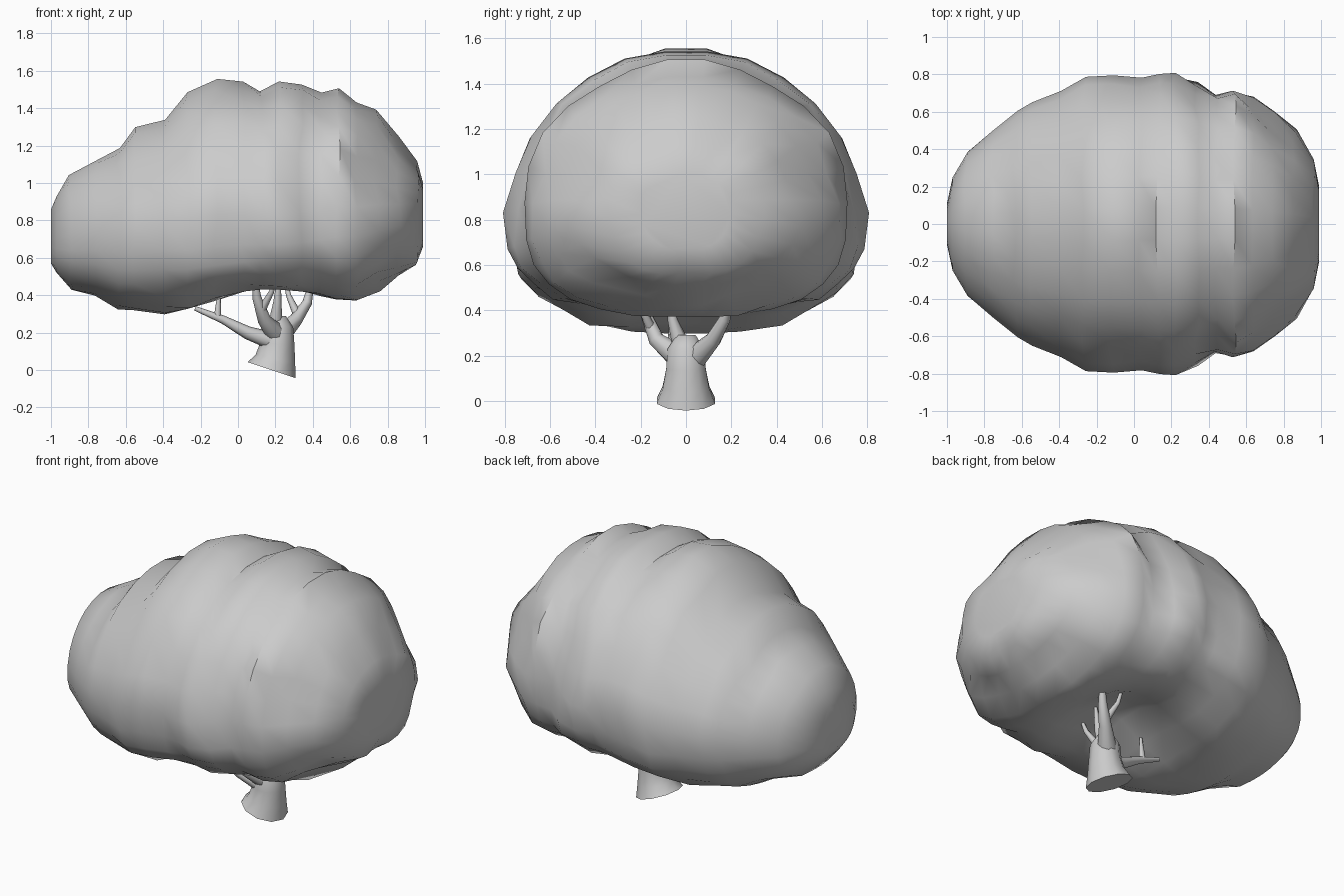
import bpy, bmesh, math
from mathutils import Vector, noise

cube = bpy.data.objects.get("Cube")
if cube:
    bpy.data.objects.remove(cube, do_unlink=True)

grey = bpy.data.materials.new("plain grey")
grey.use_nodes = True
grey.diffuse_color = (0.6, 0.6, 0.6, 1)
grey.node_tree.nodes["Principled BSDF"].inputs["Base Color"].default_value = (0.6, 0.6, 0.6, 1)


def loft(name, rings, sharp):
    """Skin a list of equal closed rings and cap both ends."""
    bm = bmesh.new()
    loops = [[bm.verts.new(p) for p in ring] for ring in rings]
    for a, b in zip(loops, loops[1:]):
        for i in range(len(a)):
            j = (i + 1) % len(a)
            bm.faces.new((a[i], a[j], b[j], b[i]))
    bm.faces.new(loops[0])
    bm.faces.new(loops[-1])
    bmesh.ops.recalc_face_normals(bm, faces=bm.faces[:])
    mesh = bpy.data.meshes.new(name)
    bm.to_mesh(mesh)
    bm.free()
    mesh.materials.append(grey)
    obj = bpy.data.objects.new(name, mesh)
    bpy.context.collection.objects.link(obj)
    bpy.ops.object.select_all(action="DESELECT")
    obj.select_set(True)
    bpy.context.view_layer.objects.active = obj
    bpy.ops.object.shade_smooth_by_angle(angle=math.radians(sharp))
    return obj


def tube(name, path, sides=8):
    """Tapered limb through (x, y, z, radius) points."""
    pts = [Vector(p[:3]) for p in path]
    rings = []
    for k, p in enumerate(pts):
        along = (pts[min(k + 1, len(pts) - 1)] - pts[max(k - 1, 0)]).normalized()
        side = along.cross(Vector((0, 1, 0))).normalized()
        other = along.cross(side)
        turns = [math.tau * i / sides for i in range(sides)]
        rings.append([p + path[k][3] * (side * math.cos(t) + other * math.sin(t)) for t in turns])
    return loft(name, rings, 60)


# Canopy stations along x: x, top, bottom, half width, height of widest point
STATIONS = [
    (-1, .86, .57, .11, .68), (-.97, .93, .52, .25, .68), (-.9, 1.05, .44, .37, .69),
    (-.75, 1.13, .38, .51, .7), (-.64, 1.18, .32, .58, .7), (-.56, 1.29, .32, .63, .7),
    (-.4, 1.33, .3, .70, .72), (-.27, 1.49, .3, .77, .72), (-.12, 1.55, .33, .78, .74),
    (.03, 1.55, .37, .77, .74), (.13, 1.51, .37, .79, .74), (.22, 1.55, .37, .81, .74),
    (.34, 1.53, .36, .76, .76), (.44, 1.48, .34, .70, .78), (.53, 1.5, .34, .72, .8),
    (.63, 1.43, .36, .67, .8), (.75, 1.41, .43, .60, .82), (.86, 1.26, .5, .49, .84),
    (.95, 1.11, .55, .33, .86), (.99, 1.0, .66, .20, .87),
]
SIDES = 28
rings = []
for x, top, low, half, mid in STATIONS:
    ring = []
    for i in range(SIDES):
        t = math.tau * (i + .5) / SIDES
        c, s = math.cos(t), math.sin(t)
        y = half * c
        if s > 0:
            z = mid + (top - mid) * s
        else:
            # flatter underside, hollowed around the trunk
            z = mid - (mid - low) * abs(s) ** .75
            z += .16 * s * s * math.exp(-((x - .15) / .3) ** 2 - (y / .3) ** 2)
        # leafy lumps, mirrored front to back
        lump = noise.noise(Vector((x, abs(y), z)) * 4.5) * .05
        if abs(x) > .96:
            lump = 0
        ring.append((x + lump * .6, y + lump * c, z + lump * s * .7))
    rings.append(ring)
loft("canopy", rings, 50)

# Trunk with flared foot
tube("trunk", [(.18, 0, 0, .135), (.2, 0, .06, .108), (.21, 0, .14, .092),
               (.21, 0, .23, .085), (.21, 0, .29, .045)], 10)

# Main limbs
tube("long_branch", [(.2, -.03, .15, .05), (.05, -.05, .2, .035),
                     (-.08, -.06, .27, .022), (-.23, -.06, .33, .012)])
tube("long_branch_twig", [(-.11, -.06, .28, .02), (-.1, -.06, .42, .008)])
tube("front_branch", [(.2, -.04, .2, .055), (.14, -.13, .27, .036), (.1, -.18, .39, .024), (.09, -.2, .5, .012)])
tube("back_branch", [(.23, .04, .19, .055), (.31, .12, .27, .036), (.37, .17, .36, .026), (.4, .2, .5, .012)])
tube("middle_branch", [(.2, -.02, .24, .04), (.21, -.06, .36, .022), (.22, -.07, .5, .01)])
tube("front_twig", [(.12, -.15, .31, .024), (.18, -.2, .42, .014), (.2, -.22, .5, .008)])
tube("back_twig", [(.32, .13, .29, .024), (.27, .18, .4, .014), (.25, .2, .5, .008)])
